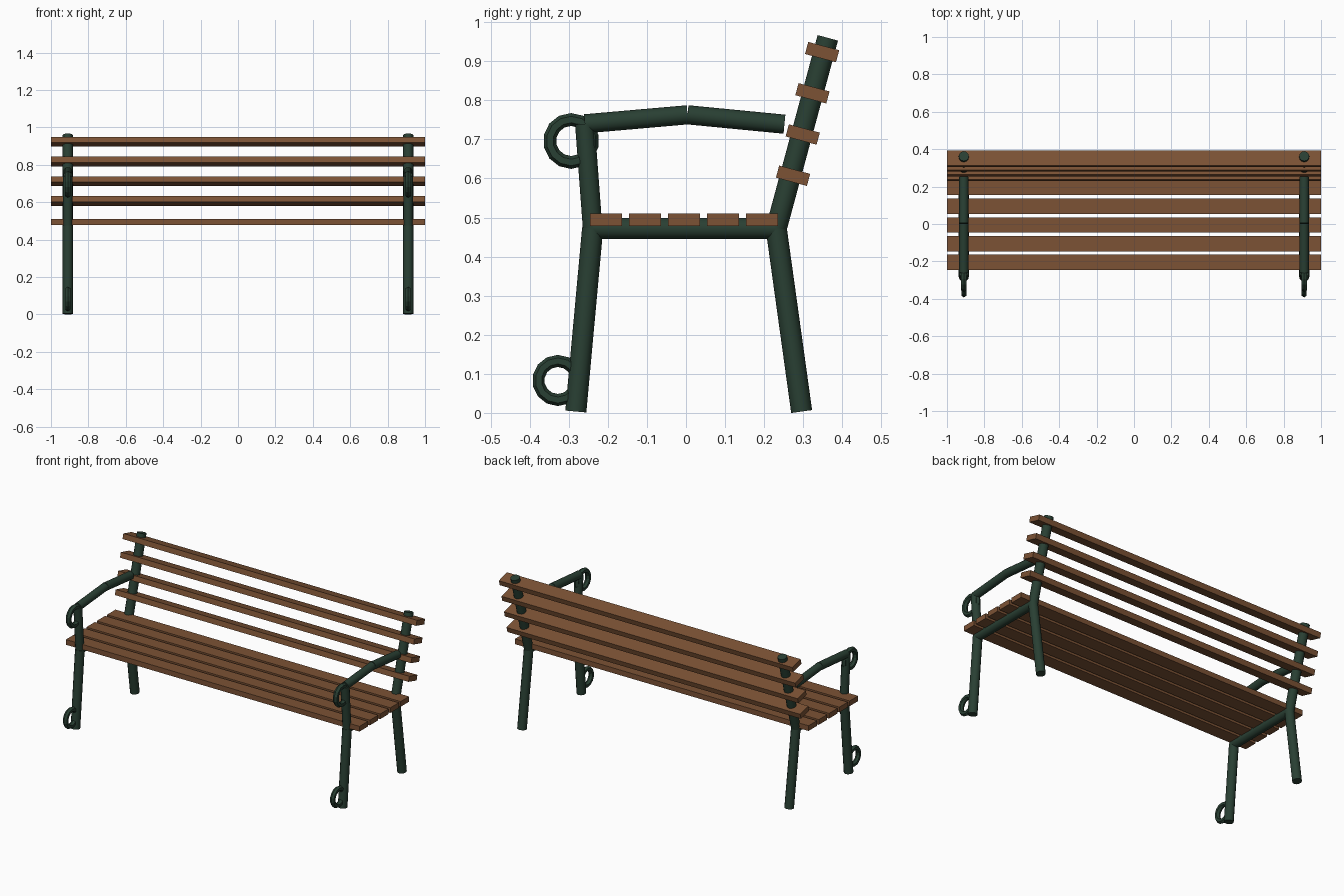
import bpy, math
from mathutils import Vector

if "Cube" in bpy.data.objects:
    bpy.data.objects.remove(bpy.data.objects["Cube"])


def material(name, rgb):
    m = bpy.data.materials.new(name)
    m.diffuse_color = (*rgb, 1)
    m.use_nodes = True
    m.node_tree.nodes["Principled BSDF"].inputs["Base Color"].default_value = m.diffuse_color
    return m


IRON = material("green_iron", (0.022, 0.05, 0.033))
WOOD = material("brown_wood", (0.2, 0.085, 0.035))


def finish(name, mat, smooth=False):
    ob = bpy.context.object
    ob.name = name
    ob.data.materials.append(mat)
    if smooth:
        bpy.ops.object.shade_smooth_by_angle(angle=math.radians(40))
    return ob


def tube(name, x, a, b, r):
    """Round bar between two (y, z) points in the plane at x."""
    a, b = Vector((x, *a)), Vector((x, *b))
    d = b - a
    bpy.ops.mesh.primitive_cylinder_add(vertices=12, radius=r, depth=d.length,
                                        location=(a + b) / 2)
    ob = finish(name, IRON, True)
    ob.rotation_euler = d.to_track_quat('Z', 'Y').to_euler()


def scroll(name, x, y, z, major, minor):
    bpy.ops.mesh.primitive_torus_add(major_radius=major, minor_radius=minor,
                                     major_segments=14, minor_segments=6,
                                     location=(x, y, z),
                                     rotation=(0, math.pi / 2, 0))
    finish(name, IRON)


def slat(name, y, z, tilt=0):
    bpy.ops.mesh.primitive_cube_add(size=1, location=(0, y, z),
                                    rotation=(tilt, 0, 0))
    finish(name, WOOD).scale = (2, 0.082, 0.032)


# Iron end frames
front_joint, back_joint = (-0.239, 0.472), (0.231, 0.472)
arm_front, arm_peak, arm_back = (-0.259, 0.74), (0.004, 0.763), (0.252, 0.739)
for side, x in (("left", -0.91), ("right", 0.91)):
    tube(side + "_front_leg", x, (-0.282, 0.0035), front_joint, 0.027)
    tube(side + "_back_leg", x, (0.296, 0.0035), back_joint, 0.027)
    tube(side + "_back_post", x, back_joint, (0.363, 0.96), 0.027)
    tube(side + "_seat_rail", x, front_joint, back_joint, 0.027)
    tube(side + "_arm_post", x, front_joint, arm_front, 0.025)
    tube(side + "_armrest_front", x, arm_front, arm_peak, 0.0245)
    tube(side + "_armrest_back", x, arm_peak, arm_back, 0.0245)
    scroll(side + "_arm_scroll", x, -0.294, 0.696, 0.055, 0.0165)
    scroll(side + "_foot_scroll", x, -0.328, 0.083, 0.05, 0.0155)

# Seat slats
for i in range(5):
    slat(f"seat_slat_{i + 1}", -0.205 + 0.1 * i, 0.494)

# Backrest slats, threaded along the leaning posts
for i in range(4):
    slat(f"back_slat_{i + 1}", 0.274 + 0.0248 * i, 0.607 + 0.1055 * i,
         math.radians(-15))
